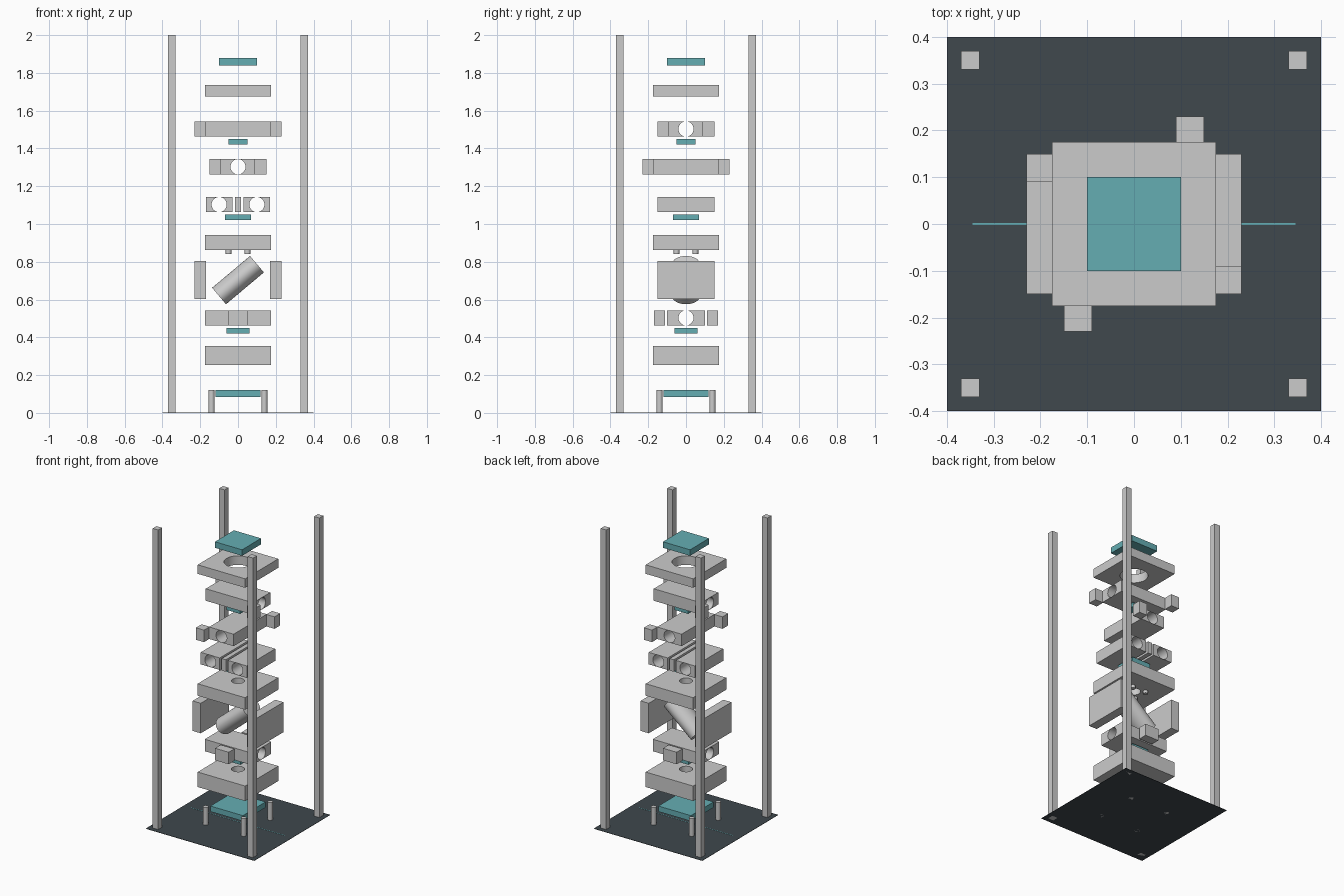
import bpy, math
from mathutils import Matrix

if "Cube" in bpy.data.objects:
    bpy.data.objects.remove(bpy.data.objects["Cube"])


def material(name, rgb):
    m = bpy.data.materials.new(name)
    m.diffuse_color = (*rgb, 1)
    m.use_nodes = True
    m.node_tree.nodes["Principled BSDF"].inputs["Base Color"].default_value = m.diffuse_color
    return m


teal = material("teal", (0.13, 0.42, 0.45))
slate = material("slate", (0.05, 0.065, 0.075))


def box(name, centre, size, mat=None):
    bpy.ops.mesh.primitive_cube_add(size=1, location=centre)
    o = bpy.context.object
    o.name = name
    o.data.transform(Matrix.Diagonal((*size, 1)))
    if mat:
        o.data.materials.append(mat)
    return o


def cylinder(name, centre, r, depth, rot=(0, 0, 0)):
    bpy.ops.mesh.primitive_cylinder_add(vertices=32, radius=r, depth=depth,
                                        location=centre, rotation=rot)
    o = bpy.context.object
    o.name = name
    bpy.ops.object.shade_smooth_by_angle(angle=math.radians(40))
    return o


AXIS = {"x": (0, math.pi / 2, 0), "y": (math.pi / 2, 0, 0), "z": (0, 0, 0)}


def bored_box(name, centre, size, axis, r):
    """Box with a round through hole along one axis."""
    o = box(name, centre, size)
    cutter = cylinder("cutter", centre, r, 1, AXIS[axis])
    cutter.hide_render = True
    mod = o.modifiers.new("bore", "BOOLEAN")
    mod.operation, mod.solver, mod.object = "DIFFERENCE", "EXACT", cutter
    bpy.context.view_layer.objects.active = o
    bpy.ops.object.modifier_apply(modifier="bore")
    bpy.data.objects.remove(cutter)
    bpy.ops.object.select_all(action="DESELECT")
    o.select_set(True)
    bpy.ops.object.shade_smooth_by_angle(angle=math.radians(30))
    return o


# ground plate with centre line
box("base_plate", (0, 0, 0.001), (0.8, 0.8, 0.002), slate)
box("centre_line", (0, 0, 0.0025), (0.69, 0.004, 0.001), teal)

# corner posts, feet of the lowest tray, pegs under the upper plate
for sx in (-1, 1):
    for sy in (-1, 1):
        box("corner_post", (sx * 0.35, sy * 0.35, 1), (0.04, 0.04, 2))
        cylinder("tray_leg", (sx * 0.14, sy * 0.14, 0.06), 0.016, 0.12)
        cylinder("plate_peg", (sx * 0.05, sy * 0.05, 0.8525), 0.015, 0.02)

# teal pads: half width, bottom, top
for half, z0, z1 in ((0.12, 0.083, 0.12), (0.06, 0.42, 0.45), (0.07, 1.02, 1.05),
                     (0.05, 1.42, 1.45), (0.1, 1.84, 1.88)):
    box("teal_pad", (0, 0, (z0 + z1) / 2), (2 * half, 2 * half, z1 - z0), teal)

# square plates with a vertical bore
bored_box("lower_plate", (0, 0, 0.303), (0.35, 0.35, 0.1), "z", 0.04)
bored_box("middle_plate", (0, 0, 0.902), (0.35, 0.35, 0.08), "z", 0.04)
bored_box("top_plate", (0, 0, 1.705), (0.35, 0.35, 0.06), "z", 0.085)

# lower valve block with two side lugs
bored_box("lower_block", (0, 0, 0.503), (0.35, 0.2, 0.08), "x", 0.04)
for s in (-1, 1):
    box("lower_lug", (0, s * 0.14, 0.503), (0.1, 0.06, 0.08))

# tilted drum between side panels
drum = cylinder("tilted_drum", (0, 0, 0.703), 0.057, 0.262, (0, math.radians(50), 0))
drum.scale.y = 1.3
for s in (-1, 1):
    box("side_panel", (s * 0.2, 0, 0.703), (0.06, 0.3, 0.2))

# twin bored blocks and divider
for s in (-1, 1):
    bored_box("twin_block", (s * 0.1, 0, 1.103), (0.14, 0.3, 0.08), "y", 0.04)
box("twin_divider", (0, 0, 1.103), (0.03, 0.3, 0.08))

# two crossed bars with corner cubes
bored_box("cross_bar_y", (0, 0, 1.303), (0.18, 0.35, 0.08), "y", 0.04)
bored_box("cross_bar_x", (0, 0, 1.503), (0.35, 0.18, 0.08), "x", 0.04)
for s in (-1, 1):
    box("corner_cube_y", (s * 0.12, s * 0.2, 1.303), (0.06, 0.06, 0.08))
    box("corner_cube_x", (s * 0.2, -s * 0.12, 1.503), (0.06, 0.06, 0.08))
